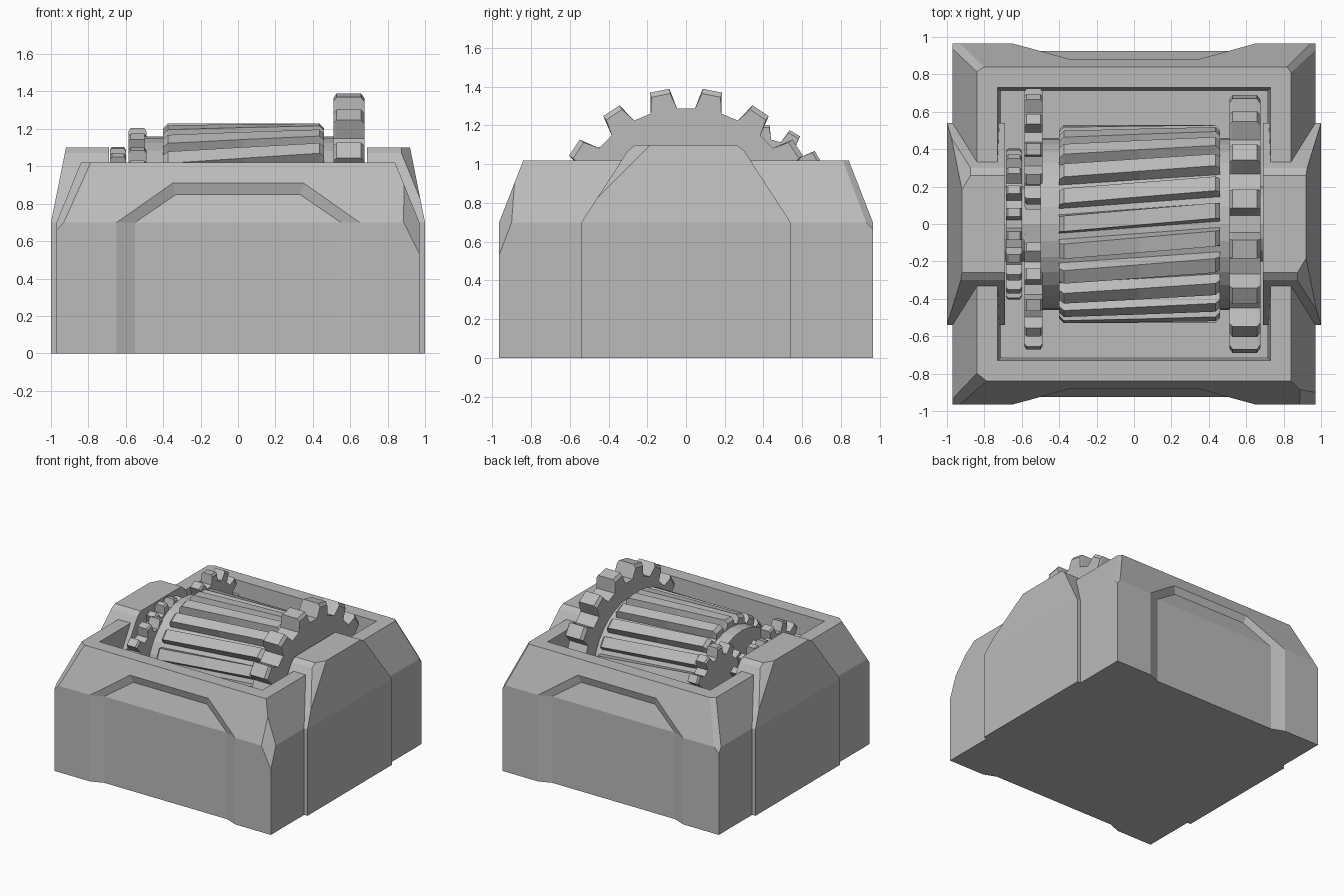
import bpy, bmesh, math
from mathutils import Vector

cube = bpy.data.objects.get("Cube")
if cube:
    bpy.data.objects.remove(cube, do_unlink=True)

grey = bpy.data.materials.new("plain grey")
grey.use_nodes = True
colour = (0.5, 0.5, 0.5, 1)
grey.diffuse_color = colour
grey.node_tree.nodes["Principled BSDF"].inputs["Base Color"].default_value = colour


def finish(name, bm):
    bmesh.ops.recalc_face_normals(bm, faces=bm.faces)
    mesh = bpy.data.meshes.new(name)
    bm.to_mesh(mesh)
    bm.free()
    mesh.materials.append(grey)
    obj = bpy.data.objects.new(name, mesh)
    bpy.context.collection.objects.link(obj)
    return obj


def loft(name, rings, split_caps=False):
    """Join rings of points; split caps pair mirrored points into flat strips."""
    bm = bmesh.new()
    loops = [[bm.verts.new(p) for p in ring] for ring in rings]
    n = len(loops[0])
    for a, b in zip(loops, loops[1:]):
        for i in range(n):
            j = (i + 1) % n
            bm.faces.new((a[i], a[j], b[j], b[i]))
    for loop in (loops[0], loops[-1]):
        if split_caps:
            for i in range(n // 2 - 1):
                bm.faces.new((loop[i], loop[i + 1], loop[n - 2 - i], loop[n - 1 - i]))
        else:
            bm.faces.new(loop)
    return finish(name, bm)


def rectangle(x, y, z):
    return [(-x, -y, z), (x, -y, z), (x, y, z), (-x, y, z)]


def mirrored(half):
    """Complete a half outline with its mirror image."""
    return half + [(-u, z) for u, z in reversed(half)]


def carve(obj, cutter):
    mod = obj.modifiers.new("carve", "BOOLEAN")
    mod.operation, mod.solver, mod.object = "DIFFERENCE", "EXACT", cutter
    bpy.context.view_layer.objects.active = obj
    bpy.ops.object.modifier_apply(modifier=mod.name)
    bpy.data.objects.remove(cutter, do_unlink=True)


def chip(obj, normal, distance):
    """Slice a corner off a convex solid."""
    n = Vector(normal)
    bm = bmesh.new()
    bm.from_mesh(obj.data)
    bmesh.ops.bisect_plane(bm, geom=bm.verts[:] + bm.edges[:] + bm.faces[:],
                           plane_co=n * distance / n.length_squared,
                           plane_no=n, clear_outer=True)
    bmesh.ops.holes_fill(bm, edges=[e for e in bm.edges if e.is_boundary])
    bmesh.ops.recalc_face_normals(bm, faces=bm.faces)
    bm.to_mesh(obj.data)
    bm.free()


def gear(name, teeth, sections, y=0, z=0.7, phase=0, tip_part=0.37, root_part=0.6):
    """Toothed wheel along x; each section is (x, root, tip, twist)."""
    pitch = math.tau / teeth
    shape = [(-root_part / 2, 0), (-tip_part / 2, 1), (tip_part / 2, 1), (root_part / 2, 0)]
    rings = []
    for x, root, tip, twist in sections:
        ring = []
        for i in range(teeth):
            for part, outer in shape:
                a = (i + phase + part) * pitch + math.radians(twist)
                r = tip if outer else root
                ring.append((x, y + r * math.sin(a), z + r * math.cos(a)))
        rings.append(ring)
    return loft(name, rings)


def bevelled(x0, x1, root, tip, cut):
    return [(x0, root, tip - cut, 0), (x0 + cut * 0.7, root, tip, 0),
            (x1 - cut * 0.7, root, tip, 0), (x1, root, tip - cut, 0)]


def rod(name, x0, x1, radius, sides=32):
    ring = [(radius * math.sin(i * math.tau / sides),
             0.7 + radius * math.cos(i * math.tau / sides)) for i in range(sides)]
    return loft(name, [[(x, y, z) for y, z in ring] for x in (x0, x1)])


# Housing with sloped shoulders and worn corners
housing = loft("housing", [rectangle(0.97, 0.965, 0), rectangle(0.97, 0.965, 0.7),
                           rectangle(0.84, 0.84, 1.02)])
chip(housing, (1, -1.3, 0.5), 2.49)
chip(housing, (1, 0.7, 0.67), 2.09)
chip(housing, (-0.7, 1, 0.67), 2.085)
chip(housing, (-0.8, -1, 0.75), 2.235)

# Open well in the top
carve(housing, loft("well_cutter", [rectangle(0.71, 0.71, 0.3), rectangle(0.73, 0.73, 1.02),
                                    rectangle(0.73, 0.73, 1.2)]))

# Sunken panels on front and back
outer = mirrored([(0.65, -0.1), (0.65, 0.7), (0.35, 0.91)])
inner = mirrored([(0.55, -0.1), (0.55, 0.7), (0.33, 0.85)])
for side in (-1, 1):
    floor, rim = [], []
    for (xo, zo), (xi, zi) in zip(outer, inner):
        yo = 0.965 - 0.39 * max(zo - 0.7, 0)
        yi = 0.925 - 0.39 * max(zi - 0.7, 0)
        a, b = Vector((xi, side * yi, zi)), Vector((xo, side * yo, zo))
        floor.append(a)
        rim.append(a + (b - a) * 1.5)
    carve(housing, loft("panel_cutter", [floor, rim], split_caps=True))

# Bearing blocks on both sides
outline = mirrored([(0.54, 0), (0.54, 0.7), (0.3, 1.07), (0.26, 1.1)])
for side, label in ((1, "left"), (-1, "right")):
    block = loft(label + "_bearing_block",
                 [[(side * 0.69, y, z) for y, z in outline],
                  [(side * (1 - 0.2 * max(z - 0.7, 0)), y, z) for y, z in outline]],
                 split_caps=True)
    chip(block, (side, -side * 0.6, 0.8), 1.91)

# Axle, drum and slanted drum ribs
rod("axle", -0.75, 0.75, 0.2, 16)
rod("drum", -0.5, 0.52, 0.46)
ribs = [(-0.4, 0.465, 0.505, 0), (-0.375, 0.465, 0.53, 0.2),
        (0.03, 0.465, 0.53, 4), (0.435, 0.465, 0.53, 7.8), (0.46, 0.465, 0.505, 8)]
gear("ribbed_roller", 22, ribs, tip_part=0.55, root_part=0.75)

# Gears
gear("large_gear", 16, bevelled(0.51, 0.675, 0.59, 0.695, 0.025), phase=0.5)
gear("small_axle_gear", 20, bevelled(-0.685, -0.6, 0.34, 0.405, 0.015), phase=0.5)
gear("back_side_gear", 12, bevelled(-0.585, -0.49, 0.25, 0.325, 0.015), y=0.4, z=0.88)
gear("front_side_gear", 12, bevelled(-0.585, -0.49, 0.25, 0.325, 0.015), y=-0.35, z=0.78, phase=0.5)
